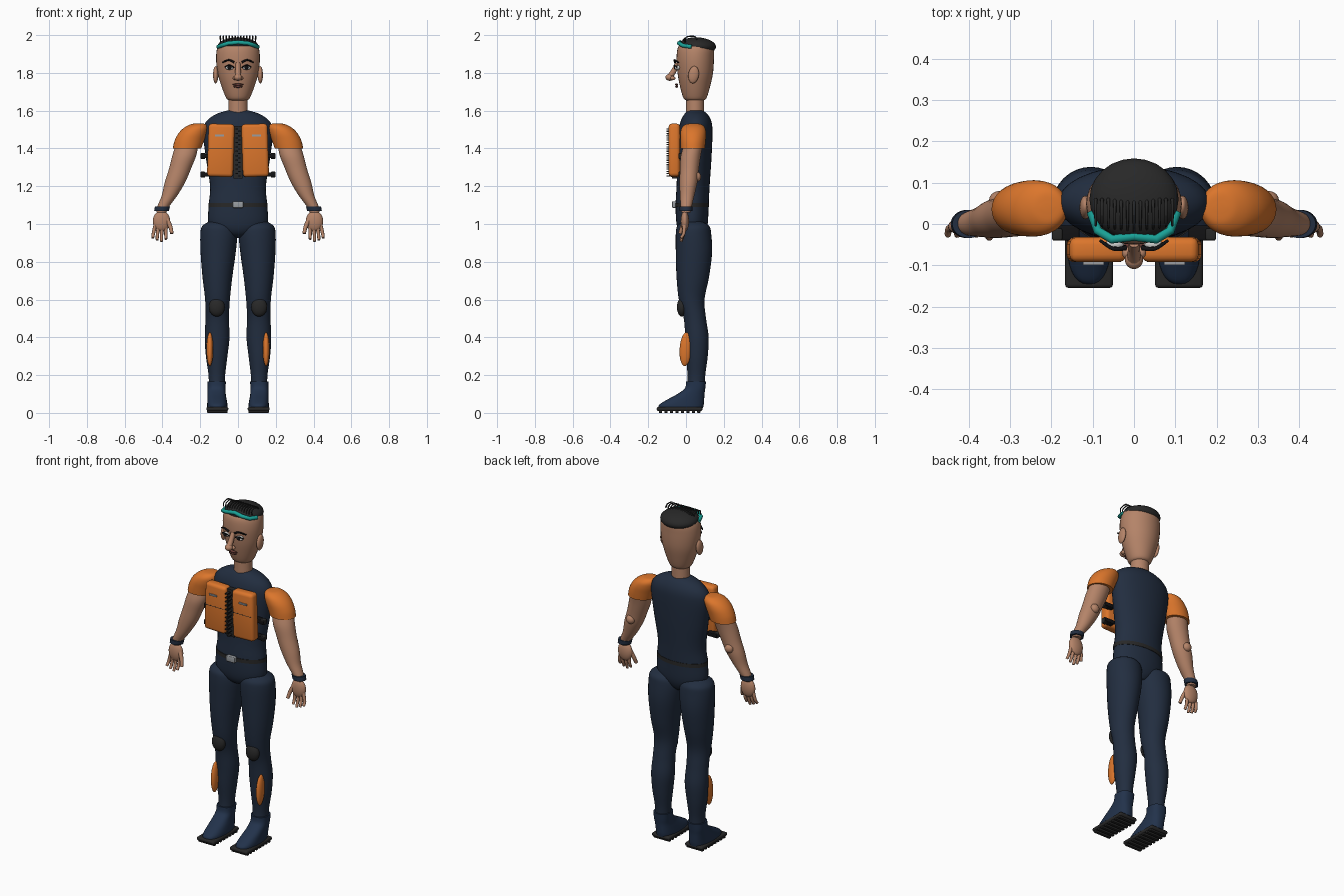
import bpy, bmesh, math
from mathutils import Vector, Matrix

cube = bpy.data.objects.get("Cube")
if cube:
    bpy.data.objects.remove(cube)


def material(name, r, g, b):
    m = bpy.data.materials.new(name)
    m.use_nodes = True
    m.diffuse_color = (r, g, b, 1)
    m.node_tree.nodes["Principled BSDF"].inputs["Base Color"].default_value = (r, g, b, 1)
    return m


navy = material("navy suit", .016, .027, .051)
boot_blue = material("boot blue", .016, .032, .07)
orange = material("orange fabric", .71, .18, .025)
skin = material("skin", .46, .23, .14)
charcoal = material("charcoal", .021, .021, .021)
black = material("black", .006, .006, .007)
teal = material("teal", .01, .36, .31)
grey = material("metal grey", .32, .34, .36)
white = material("eye white", .8, .8, .78)
lip = material("lip brown", .15, .05, .04)


def finish(name, bm, mat, angle=40):
    bmesh.ops.recalc_face_normals(bm, faces=bm.faces)
    mesh = bpy.data.meshes.new(name)
    bm.to_mesh(mesh)
    bm.free()
    mesh.materials.append(mat)
    ob = bpy.data.objects.new(name, mesh)
    bpy.context.collection.objects.link(ob)
    bpy.ops.object.select_all(action="DESELECT")
    ob.select_set(True)
    bpy.context.view_layer.objects.active = ob
    bpy.ops.object.shade_smooth_by_angle(angle=math.radians(angle))
    return ob


def spline(rows, steps=5):
    """Smooth a list of rows by cubic interpolation."""
    rows = [Vector(r) for r in rows]
    out = []
    for i in range(len(rows) - 1):
        a, b = rows[max(i - 1, 0)], rows[i]
        c, d = rows[i + 1], rows[min(i + 2, len(rows) - 1)]
        for k in range(steps):
            t = k / steps
            out.append(b + (c - a) * t / 2 + (a * 2 - b * 5 + c * 4 - d) * t * t / 2
                       + (b * 3 - a - c * 3 + d) * t ** 3 / 2)
    return out + [rows[-1]]


def loft(name, rows, mat, side=1, power=1.0, segs=32):
    """Skin level rings given as z, left edge, right edge, front edge, back edge."""
    bm = bmesh.new()
    rings = []
    for z, x0, x1, y0, y1 in spline(rows):
        ring = []
        for k in range(segs):
            a = math.tau * k / segs
            c, s = math.cos(a), math.sin(a)
            c = math.copysign(abs(c) ** power, c)
            s = math.copysign(abs(s) ** power, s)
            ring.append(bm.verts.new((side * ((x0 + x1) + (x1 - x0) * c) / 2,
                                      ((y0 + y1) + (y1 - y0) * s) / 2, z)))
        rings.append(ring)
    for lo, hi in zip(rings, rings[1:]):
        for k in range(segs):
            j = (k + 1) % segs
            bm.faces.new((lo[k], lo[j], hi[j], hi[k]))
    bm.faces.new(rings[0])
    bm.faces.new(rings[-1])
    return finish(name, bm, mat, 60)


def ball(name, at, size, mat, tilt=0, axis="X"):
    bm = bmesh.new()
    bmesh.ops.create_uvsphere(bm, u_segments=24, v_segments=14, radius=1)
    bm.transform(Matrix.Translation(at) @ Matrix.Rotation(tilt, 4, axis) @ Matrix.Diagonal((*size, 1)))
    return finish(name, bm, mat)


def box(name, at, size, mat, bevel=0.0, tilt=0, axis="Y"):
    bm = bmesh.new()
    bmesh.ops.create_cube(bm, size=1)
    bm.transform(Matrix.Diagonal((*size, 1)))
    if bevel:
        bmesh.ops.bevel(bm, geom=bm.edges[:], offset=bevel, segments=3, profile=.5, affect="EDGES")
    bm.transform(Matrix.Translation(at) @ Matrix.Rotation(tilt, 4, axis))
    return finish(name, bm, mat)


def tube(name, points, radius, mat, taper=1.0, smooth=True):
    curve = bpy.data.curves.new(name, "CURVE")
    curve.dimensions = "3D"
    curve.bevel_depth = radius
    curve.bevel_resolution = 3
    curve.use_fill_caps = True
    path = spline(points) if smooth else [Vector(p) for p in points]
    line = curve.splines.new("POLY")
    line.points.add(len(path) - 1)
    for i, (p, q) in enumerate(zip(line.points, path)):
        p.co = (*q, 1)
        p.radius = 1 + (taper - 1) * i / (len(path) - 1)
    line.use_smooth = True
    curve.materials.append(mat)
    ob = bpy.data.objects.new(name, curve)
    bpy.context.collection.objects.link(ob)
    return ob


def sym(z, rx, y0, y1):
    return (z, -rx, rx, y0, y1)


# Body, neck and head
loft("torso", [sym(.925, .03, .01, .08), sym(.95, .1, -.03, .1), sym(1, .155, -.05, .115),
               sym(1.1, .155, -.055, .12), sym(1.2, .148, -.05, .125), sym(1.35, .17, -.045, .135),
               sym(1.48, .185, -.04, .14), sym(1.54, .17, -.03, .135), sym(1.58, .12, -.01, .115),
               sym(1.6, .06, .01, .09)], navy)
loft("neck", [sym(1.58, .052, 0, .096), sym(1.69, .05, 0, .096)], skin)
loft("head", [sym(1.655, .05, 0, .095), sym(1.67, .064, -.015, .11), sym(1.73, .088, -.032, .128),
              sym(1.8, .108, -.045, .143), sym(1.88, .116, -.05, .148), sym(1.94, .106, -.04, .145),
              sym(1.97, .07, 0, .11)], skin)

# Hair cap with thin raised strands combed to the front
ball("hair_cap", (0, .06, 1.942), (.108, .099, .046), charcoal, -.05)
for i in range(13):
    x = (i - 6) * .0155
    tube("hair_strand", [(x, .06, 1.978), (x, .04, 1.994), (x, 0, 1.988), (x, -.025 + abs(x) / 4, 1.962)],
         .0045, charcoal, .5)

# Raised eyewear resting on the hair
tube("headband", [(s * x, y, z) for s, x, y, z in
                  [(-1, .104, .03, 1.938), (-1, .088, -.016, 1.945), (-1, .053, -.037, 1.957), (1, 0, -.03, 1.962),
                   (1, .053, -.037, 1.957), (1, .088, -.016, 1.945), (1, .104, .03, 1.938)]],
     .011, teal, smooth=False)

# Nose and mouth
tube("nose_bridge", [(0, -.045, 1.85), (0, -.065, 1.81), (0, -.085, 1.78)], .013, skin, 1.3)
ball("nose_tip", (0, -.086, 1.776), (.022, .023, .018), skin)
ball("upper_lip", (0, -.05, 1.738), (.03, .008, .006), lip)
ball("lower_lip", (0, -.049, 1.727), (.025, .008, .006), lip)

# Zip and belt
box("zip_strip", (0, -.058, 1.38), (.05, .03, .28), charcoal)
for i in range(22):
    box("zip_tooth", (.006 * (-1) ** i, -.088, 1.255 + i * .0118), (.014, .03, .006), charcoal)
loft("belt", [sym(1.09, .157, -.058, .122), sym(1.112, .157, -.058, .122)], charcoal)
box("belt_buckle", (0, -.063, 1.103), (.056, .022, .034), grey, .004)

for s, label in ((1, "left_"), (-1, "right_")):
    # Face details
    ball(label + "ear", (s * .118, .04, 1.79), (.014, .028, .046), skin, -.15)
    ball(label + "eye", (s * .045, -.045, 1.828), (.022, .016, .012), white)
    ball(label + "iris", (s * .045, -.057, 1.828), (.01, .007, .01), black)
    tube(label + "eyelid", [(s * .02, -.053, 1.828), (s * .045, -.062, 1.841), (s * .07, -.047, 1.83)],
         .0035, black)
    tube(label + "eyebrow", [(s * .02, -.058, 1.856), (s * .05, -.06, 1.868), (s * .082, -.04, 1.855)],
         .006, black, .6)
    ball(label + "nostril", (s * .017, -.07, 1.772), (.012, .014, .011), skin)

    # Sleeve, arm and wrist
    loft(label + "sleeve", [(1.4, .195, .345, -.028, .1), (1.44, .18, .336, -.03, .104),
                            (1.48, .165, .315, -.03, .106), (1.51, .16, .285, -.022, .1),
                            (1.528, .17, .25, 0, .08), (1.532, .195, .225, .03, .05)], orange, s)
    loft(label + "arm", [(1.06, .38, .43, -.024, .024), (1.09, .366, .428, -.028, .03),
                         (1.15, .322, .404, -.032, .044), (1.22, .28, .388, -.034, .06),
                         (1.29, .25, .366, -.032, .068), (1.36, .222, .348, -.028, .078),
                         (1.42, .21, .33, -.01, .09)], skin, s)
    ball(label + "elbow", (s * .325, .058, 1.25), (.026, .022, .026), skin)
    loft(label + "wristband", [(1.068, .366, .444, -.034, .034), (1.093, .36, .44, -.034, .034)],
         navy, s)

    # Hand with four fingers and a thumb
    ball(label + "palm", (s * .405, -.006, 1.015), (.046, .022, .056), skin)
    for i in range(4):
        x = .382 + i * .018
        tip = .905 + abs(i - 1.2) * .012
        tube(label + "finger", [(s * x, -.008, 1), (s * (x + i * .004), -.012, .95),
                                (s * (x + i * .005), -.027, tip)], .0105, skin, .7)
    tube(label + "thumb", [(s * .378, -.008, 1.03), (s * .358, -.02, .985), (s * .35, -.032, .95)],
         .013, skin, .7)

    # Vest panel, pocket tag and side straps
    box(label + "vest_panel", (s * .091, -.062, 1.39), (.138, .06, .28), orange, .018, s * -.03)
    box(label + "vest_seam", (s * .091, -.0915, 1.4), (.118, .002, .003), charcoal)
    box(label + "vest_tag", (s * .098, -.095, 1.468), (.05, .009, .009), grey)
    for z in (1.262, 1.36):
        box(label + "side_strap", (s * .165, -.022, z), (.065, .036, .022), black, .004)
        box(label + "strap_clip", (s * .186, -.025, z), (.025, .028, .03), charcoal, .004)

    # Leg
    loft(label + "leg", [(.13, .07, .155, .005, .1), (.2, .068, .156, .008, .102),
                         (.3, .056, .17, 0, .115), (.4, .045, .176, -.004, .12),
                         (.5, .048, .172, -.012, .106), (.6, .043, .174, -.038, .098),
                         (.72, .03, .188, -.05, .122), (.85, .012, .198, -.054, .138),
                         (.95, .004, .199, -.054, .133), (.99, .02, .188, -.045, .122),
                         (1.015, .06, .15, -.01, .08)], navy, s)
    ball(label + "knee_pad", (s * .112, -.022, .56), (.042, .026, .05), charcoal)
    ball(label + "shin_guard", (s * .149, -.002, .337), (.018, .032, .09), orange, -.06)

    # Boot and treaded sole
    loft(label + "boot", [(.025, .055, .163, -.146, .09), (.045, .056, .163, -.14, .094),
                          (.07, .06, .162, -.1, .096), (.1, .065, .161, -.045, .098),
                          (.13, .066, .161, -.006, .102), (.165, .064, .161, .001, .106)],
         boot_blue, s, .8)
    box(label + "sole", (s * .109, -.034, .021), (.116, .242, .022), charcoal, .009)
    for i in range(8):
        box(label + "tread", (s * .109, -.135 + i * .029, .007), (.108, .017, .014), charcoal, .003)
